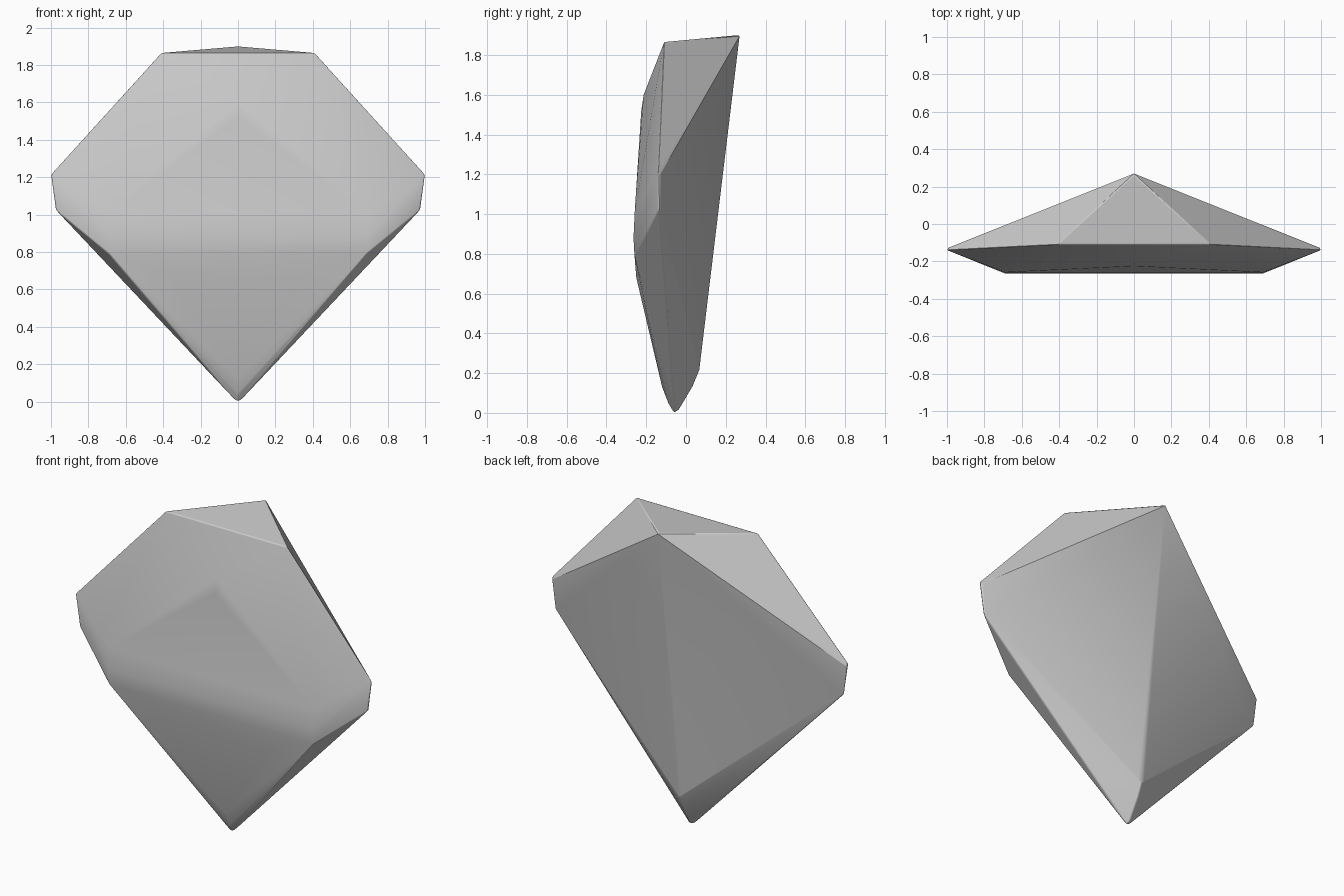
import bpy
import bmesh
import math

cube = bpy.data.objects.get("Cube")
if cube:
    bpy.data.objects.remove(cube, do_unlink=True)

stone = bpy.data.materials.new("stone grey")
stone.use_nodes = True
stone.diffuse_color = (0.6, 0.6, 0.6, 1)
stone.node_tree.nodes["Principled BSDF"].inputs["Base Color"].default_value = (0.6, 0.6, 0.6, 1)

# Corners on the centre plane
centre = [
    (0, 0.265, 1.9),       # back peak
    (0, -0.213, 1.6),      # rounded brow
    (0, -0.225, 1.52),
    (0, -0.12, 0.13),      # rounded tip
    (0, -0.085, 0.04),
    (0, -0.06, 0),
    (0, -0.035, 0.015),
    (0, 0.033, 0.13),
    (0, 0.066, 0.21),      # foot of the back ridge
]

# Corners mirrored to both sides
sides = [
    (0.41, -0.11, 1.865),  # crown
    (1, -0.14, 1.215),     # girdle
    (0.995, -0.128, 1.2),
    (0.975, -0.13, 1.03),
    (0.97, -0.14, 1.02),
    (0.69, -0.258, 1.01),  # rounded front belly
    (0.69, -0.264, 0.88),
    (0.69, -0.259, 0.79),
    (0.38, -0.25, 0.68),
    (0.02, -0.06, 0.012),  # tip and back ridge softening
    (0.02, 0.063, 0.23),
]

# Stretch a faceted skin over the corners
bm = bmesh.new()
for x, y, z in centre:
    bm.verts.new((x, y, z))
for x, y, z in sides:
    for s in (-1, 1):
        bm.verts.new((s * x, y, z))
hull = bmesh.ops.convex_hull(bm, input=bm.verts)
loose = [v for v in bm.verts if not v.link_faces]
bmesh.ops.delete(bm, geom=loose, context="VERTS")
bmesh.ops.dissolve_limit(bm, angle_limit=math.radians(0.5),
                         verts=bm.verts, edges=bm.edges)
bmesh.ops.recalc_face_normals(bm, faces=bm.faces)

mesh = bpy.data.meshes.new("gem_body")
bm.to_mesh(mesh)
bm.free()
mesh.materials.append(stone)
gem = bpy.data.objects.new("gem_body", mesh)
bpy.context.collection.objects.link(gem)

# Slightly softened edges with flat-looking facets
bevel = gem.modifiers.new("soft edges", "BEVEL")
bevel.width = 0.006
bevel.segments = 2
bevel.limit_method = "ANGLE"
bevel.angle_limit = math.radians(35)
bpy.context.view_layer.objects.active = gem
gem.select_set(True)
bpy.ops.object.shade_smooth_by_angle(angle=math.radians(30))
weighted = gem.modifiers.new("facet normals", "WEIGHTED_NORMAL")
weighted.keep_sharp = True
